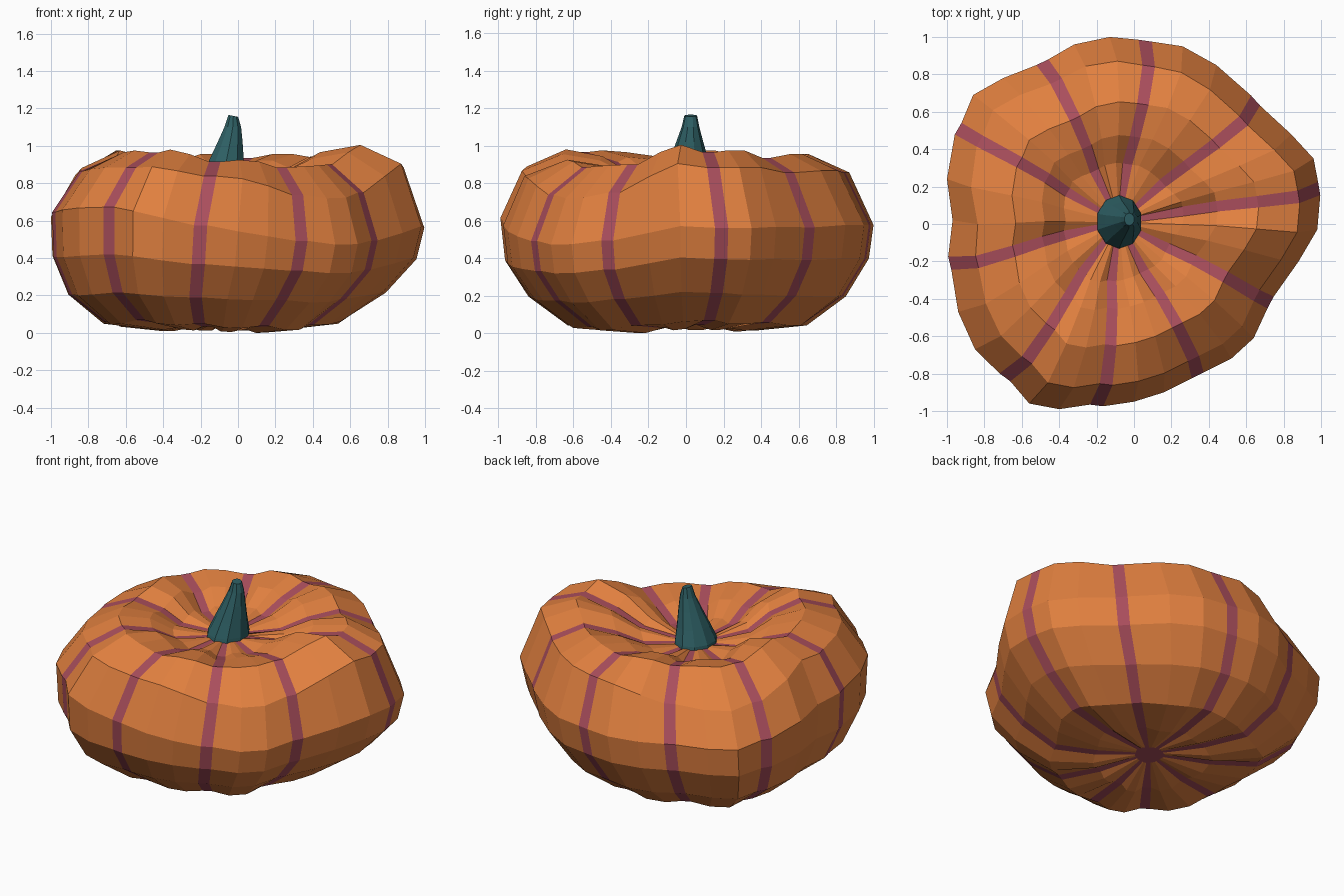
import bpy, bmesh, math
from mathutils import Vector

if "Cube" in bpy.data.objects:
    bpy.data.objects.remove(bpy.data.objects["Cube"])


def material(name, rgb):
    m = bpy.data.materials.new(name)
    m.diffuse_color = (*rgb, 1)
    m.use_nodes = True
    m.node_tree.nodes["Principled BSDF"].inputs["Base Color"].default_value = m.diffuse_color
    return m


orange = material("orange skin", (0.75, 0.215, 0.05))
purple = material("plum stripe", (0.40, 0.076, 0.107))
teal = material("teal stem", (0.027, 0.115, 0.127))


def finish(bm, name, mats):
    bmesh.ops.recalc_face_normals(bm, faces=bm.faces)
    me = bpy.data.meshes.new(name)
    bm.to_mesh(me)
    bm.free()
    for m in mats:
        me.materials.append(m)
    ob = bpy.data.objects.new(name, me)
    bpy.context.collection.objects.link(ob)
    return ob


def loft(bm, rings, colour=lambda i: 0):
    for a, b in zip(rings, rings[1:]):
        n = len(a)
        for i in range(n):
            j = (i + 1) % n
            f = bm.faces.new((a[i], a[j], b[j], b[i]))
            f.material_index = colour(i)


# Widest outline seen from above (x, y, height offset): every third point is a striped groove
CENTRE = Vector((-0.08, 0.01))
OUTLINE = [(0.99, 0.19, 0.02), (0.96, 0.35, 0.01), (0.84, 0.48, 0.01),
           (0.65, 0.66, -0.01), (0.44, 0.85, -0.01), (0.26, 0.95, -0.01),
           (0.06, 0.98, -0.01), (-0.13, 1.0, -0.01), (-0.32, 0.96, -0.01),
           (-0.49, 0.865, -0.02), (-0.70, 0.78, -0.03), (-0.86, 0.69, -0.03),
           (-0.94, 0.51, -0.01), (-1.0, 0.24, 0.01), (-0.97, 0.02, 0.01),
           (-0.985, -0.21, 0.0), (-0.94, -0.47, 0.0), (-0.85, -0.67, 0.01),
           (-0.69, -0.82, 0.02), (-0.56, -0.96, 0.015), (-0.40, -0.99, -0.01),
           (-0.20, -0.97, -0.03), (0.0, -0.95, -0.04), (0.16, -0.90, -0.05),
           (0.34, -0.81, -0.06), (0.52, -0.72, -0.075), (0.64, -0.61, -0.07),
           (0.73, -0.42, -0.045), (0.88, -0.20, 0.0), (0.98, -0.03, 0.04)]

# Body profile: radius fraction, height, groove dip, x lean, y lean, offset weight
PROFILE = [(0.09, 0.05, 0.0, -0.03, 0.0, 0), (0.36, 0.015, 0.025, -0.04, 0.0, 0.2),
           (0.64, 0.045, 0.015, -0.05, 0.0, 0.4), (0.85, 0.20, 0.005, -0.045, 0.0, 0.5),
           (0.975, 0.405, 0.0, -0.015, 0.0, 0.7), (1.0, 0.585, 0.0, 0.0, 0.0, 0.8),
           (0.865, 0.875, -0.01, 0.035, -0.02, 0.9), (0.66, 0.965, -0.02, 0.035, -0.01, 1),
           (0.47, 0.93, -0.035, 0.02, 0.0, 0.9), (0.32, 0.85, -0.03, 0.0, 0.0, 0.4),
           (0.11, 0.81, 0.0, 0.0, 0.0, 0)]


def lopsided(level, a):
    """Extra height and radius that tilt the widest rings; a is the direction."""
    fr = max(0, math.cos(a + math.radians(35)))
    fl = max(0, math.cos(a + math.radians(140))) ** 2
    bl = max(0, math.cos(a - math.radians(135))) ** 2
    if level == 4:
        return -0.035 * fr, 0
    if level == 5:
        return 0.075 * fl - 0.055 * fr, 0
    if level == 6:
        return -0.09 * max(0, math.cos(2 * (a + math.radians(45)))), 0.045 * bl
    return 0, 0


# Ribbed body
bm = bmesh.new()
rings = []
for level, (frac, z, dip, lx, ly, weight) in enumerate(PROFILE):
    ring = []
    for k, (ox, oy, oz) in enumerate(OUTLINE):
        d = Vector((ox, oy)) - CENTRE
        u = d.normalized()
        dz, dr = lopsided(level, math.atan2(u.y, u.x))
        h = z + weight * oz + dz
        p = CENTRE + d * (frac + dr) + Vector((lx, ly))
        if k % 3 == 0:
            half = min(0.021 + 0.015 * frac, 0.13 * frac * d.length)
            side = Vector((-u.y, u.x)) * half
            for q in (p - side, p + side):
                ring.append(bm.verts.new((q.x, q.y, h + dip)))
        else:
            ring.append(bm.verts.new((p.x, p.y, h)))
    rings.append(ring)
low = min(v.co.z for v in bm.verts)
for v in bm.verts:
    v.co.z -= low
loft(bm, rings, lambda i: 1 if i % 4 == 0 else 0)
bm.faces.new(rings[0]).material_index = 1
bm.faces.new(rings[-1])
finish(bm, "pumpkin_body", [orange, purple])

# Tapering, leaning stem: centre x, centre y, height, x radius, y radius
STEM = [(-0.08, 0.01, 0.78, 0.125, 0.150), (-0.078, 0.012, 0.83, 0.122, 0.138),
        (-0.062, 0.015, 0.92, 0.098, 0.105), (-0.042, 0.02, 1.02, 0.070, 0.072),
        (-0.028, 0.024, 1.10, 0.047, 0.047), (-0.025, 0.025, 1.16, 0.027, 0.034)]
bm = bmesh.new()
rings = []
for cx, cy, z, rx, ry in STEM:
    angs = [2 * math.pi * (i + 0.5) / 10 for i in range(10)]
    tilt = 0.2 if z > 1.1 else 0
    rings.append([bm.verts.new((cx + rx * math.cos(a), cy + ry * math.sin(a),
                                z - tilt * rx * math.cos(a))) for a in angs])
loft(bm, rings)
bm.faces.new(rings[0])
bm.faces.new(rings[-1])
finish(bm, "stem", [teal])
